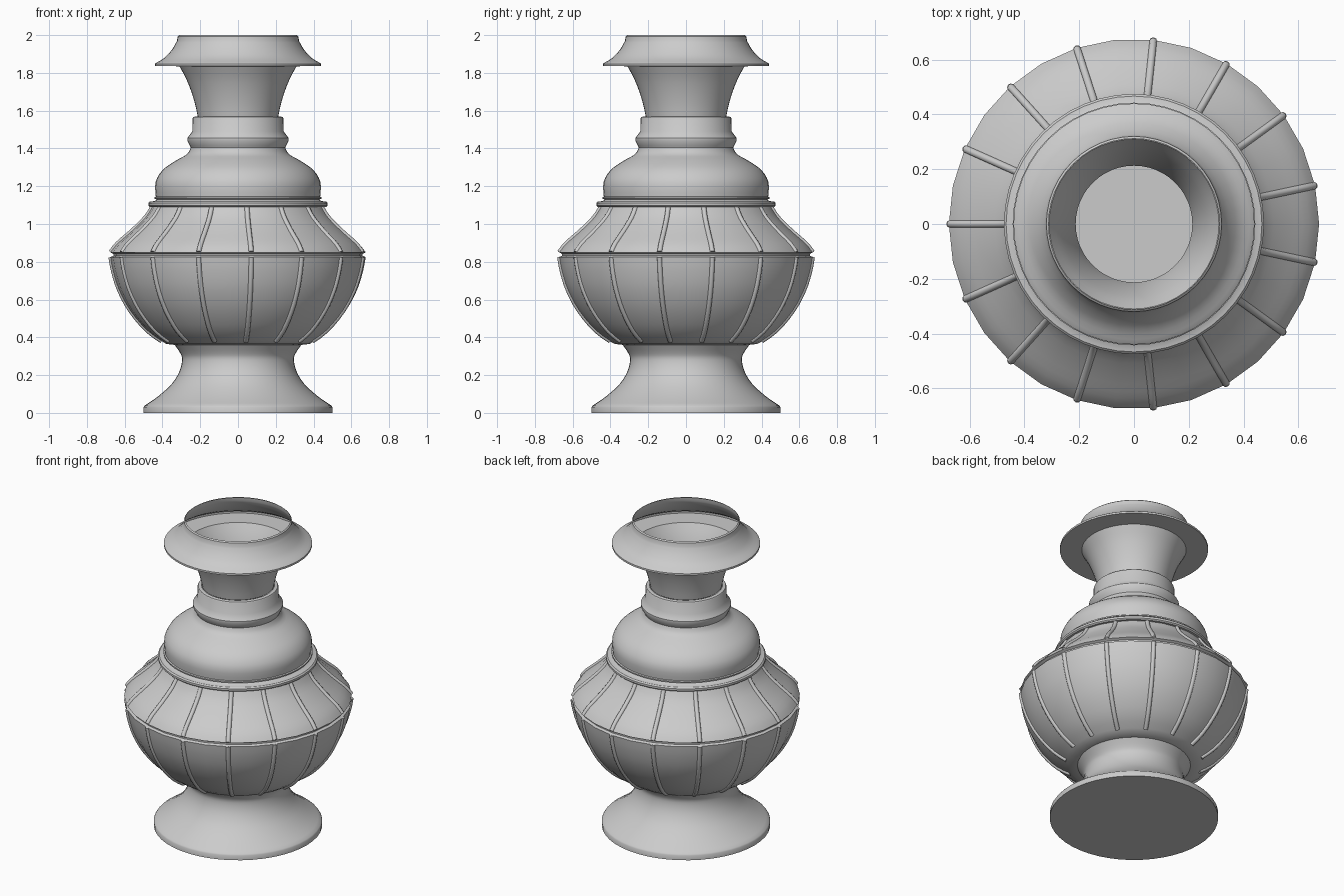
import bpy, bmesh
from math import sin, cos, pi, radians

if "Cube" in bpy.data.objects:
    bpy.data.objects.remove(bpy.data.objects["Cube"])


def smooth(pts, n=3):
    """Catmull-Rom subdivision of a curved profile section."""
    p = [pts[0]] + list(pts) + [pts[-1]]
    out = []
    for i in range(1, len(p) - 2):
        for k in range(n):
            t = k / n
            out.append(tuple(0.5 * (2 * b + (c - a) * t + (2 * a - 5 * b + 4 * c - d) * t * t
                                    + (3 * b - a - 3 * c + d) * t ** 3)
                             for a, b, c, d in zip(p[i - 1], p[i], p[i + 1], p[i + 2])))
    return out + [pts[-1]]


def finish(ob, angle=35):
    bpy.ops.object.select_all(action='DESELECT')
    ob.select_set(True)
    bpy.context.view_layer.objects.active = ob
    bpy.ops.object.shade_smooth_by_angle(angle=radians(angle))


def lathe(name, profile, sides, cap_bottom=False):
    bm = bmesh.new()
    rings = [[bm.verts.new((r * cos(2 * pi * i / sides), r * sin(2 * pi * i / sides), z))
              for i in range(sides)] for r, z in profile]
    for a, b in zip(rings, rings[1:]):
        for i in range(sides):
            j = (i + 1) % sides
            bm.faces.new((a[i], a[j], b[j], b[i]))
    if cap_bottom:
        bm.faces.new(rings[0][::-1])
    me = bpy.data.meshes.new(name)
    bm.to_mesh(me)
    bm.free()
    ob = bpy.data.objects.new(name, me)
    bpy.context.collection.objects.link(ob)
    finish(ob)


def ribs(name, profile, radius, count=15):
    cu = bpy.data.curves.new(name, 'CURVE')
    cu.dimensions = '3D'
    cu.bevel_depth = radius
    cu.bevel_resolution = 2
    cu.use_fill_caps = True
    for k in range(count):
        a = pi + 2 * pi * k / count
        sp = cu.splines.new('POLY')
        sp.points.add(len(profile) - 1)
        for pt, (r, z) in zip(sp.points, profile):
            pt.co = (r * cos(a), r * sin(a), z, 1)
    ob = bpy.data.objects.new(name, cu)
    bpy.context.collection.objects.link(ob)
    bpy.ops.object.select_all(action='DESELECT')
    ob.select_set(True)
    bpy.context.view_layer.objects.active = ob
    bpy.ops.object.convert(target='MESH')
    finish(bpy.context.view_layer.objects.active, 50)


# Flared foot with closed base
foot = [(0.50, 0.0), (0.50, 0.03)] + smooth(
    [(0.495, 0.038), (0.42, 0.09), (0.35, 0.155), (0.31, 0.22), (0.296, 0.28), (0.305, 0.315), (0.335, 0.36)])
lathe("foot", foot, 48, True)

# Belly: lower bowl, groove and sloping shoulder
bowl = smooth([(0.38, 0.365), (0.48, 0.435), (0.57, 0.54), (0.63, 0.65), (0.662, 0.75), (0.676, 0.825)])
slope = smooth([(0.676, 0.85), (0.64, 0.895), (0.56, 0.965), (0.49, 1.035), (0.455, 1.09)])
lathe("belly", [(0.335, 0.36)] + bowl + [(0.66, 0.832), (0.66, 0.842)] + slope, 30)

# Raised ribs on both tiers
ribs("bowl_ribs", [(r - 0.004, z) for r, z in bowl[1:]], 0.014)
ribs("shoulder_ribs", [(r - 0.004, z) for r, z in slope], 0.014)

# Double ring between belly and upper body
lathe("waist_ring", [(0.45, 1.09), (0.467, 1.09), (0.475, 1.097), (0.475, 1.11), (0.467, 1.118),
                     (0.44, 1.122), (0.43, 1.13), (0.443, 1.134), (0.443, 1.142), (0.435, 1.145)], 48)

# Domed upper body and collar
dome = smooth([(0.435, 1.145), (0.437, 1.22), (0.40, 1.285), (0.33, 1.335), (0.27, 1.37), (0.25, 1.405)])
collar = [(0.255, 1.415), (0.268, 1.44), (0.268, 1.455), (0.242, 1.49), (0.24, 1.56), (0.236, 1.567)]
lathe("upper_body", dome + collar + [(0.216, 1.57)], 48)

# Flared neck
neck = smooth([(0.213, 1.57), (0.226, 1.63), (0.247, 1.70), (0.275, 1.77), (0.31, 1.835)])
lathe("neck", neck, 48)

# Overhanging hollow rim
lip = smooth([(0.435, 1.852), (0.385, 1.883), (0.345, 1.93), (0.323, 1.97)])
lathe("rim", [(0.31, 1.835), (0.44, 1.836), (0.44, 1.848)] + lip + [(0.32, 1.993), (0.312, 2.0)], 48)
